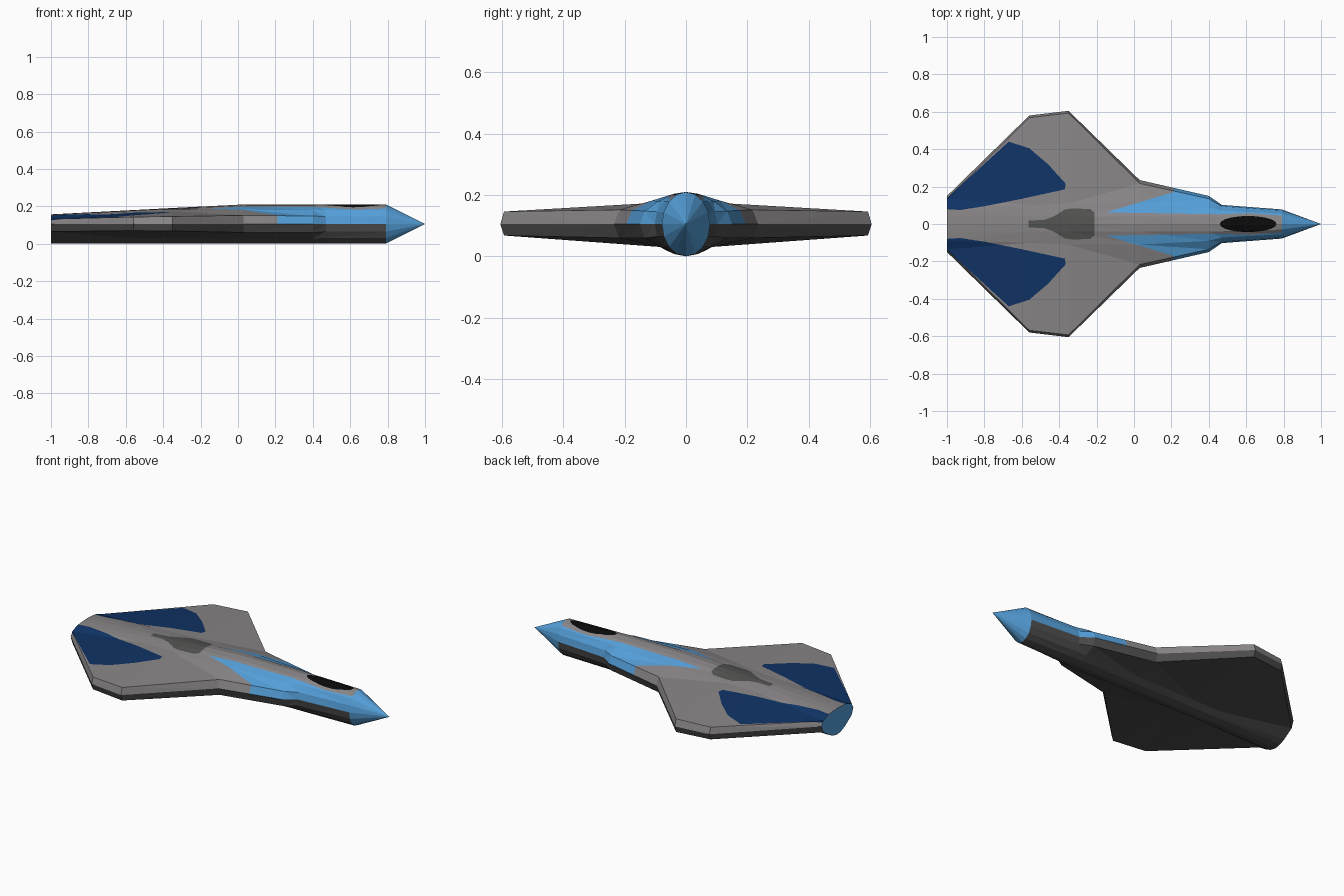
import bpy, bmesh, math
from mathutils import Vector

if "Cube" in bpy.data.objects:
    bpy.data.objects.remove(bpy.data.objects["Cube"])

# Colours
COLOURS = [
    ("hull grey", (0.25, 0.235, 0.245)),
    ("underside dark grey", (0.075, 0.073, 0.073)),
    ("light blue", (0.09, 0.35, 0.70)),
    ("navy blue", (0.005, 0.033, 0.13)),
    ("vent grey", (0.085, 0.085, 0.083)),
    ("canopy black", (0.003, 0.003, 0.003)),
]
GREY, UNDER, BLUE, NAVY, VENT, BLACK = range(6)
MID = 0.105  # height of the widest line


def winged(x, w, top, shoulder, rim_in, rim_up, rim_low, belly):
    """Half section, top centre -> rim -> bottom centre."""
    sy, sz = shoulder
    by, bz = belly
    pts = [(0, top), (0.04, top - (top - sz) * 0.22), (sy, sz),
           (w - rim_in, rim_up), (w, MID), (w - rim_in, rim_low),
           (by, bz), (0.04, 0.008), (0, 0)]
    return [(x, y, z) for y, z in pts]


def rounded(x, w):
    a = [math.pi / 2 - math.pi * k / 8 for k in range(9)]
    return [(x, w * math.cos(t) if 0 < k < 8 else 0, MID + MID * math.sin(t))
            for k, t in enumerate(a)]


# Hull stations from tail to nose
stations = [
    winged(-1.00, 0.15, 0.157, (0.09, 0.150), 0.015, 0.132, 0.065, (0.075, 0.025)),
    winged(-0.56, 0.58, 0.180, (0.10, 0.168), 0.012, 0.143, 0.070, (0.075, 0.030)),
    winged(-0.35, 0.605, 0.191, (0.11, 0.174), 0.012, 0.146, 0.068, (0.075, 0.030)),
    winged(0.03, 0.235, 0.210, (0.11, 0.182), 0.018, 0.152, 0.060, (0.075, 0.028)),
    winged(0.40, 0.15, 0.210, (0.09, 0.180), 0.015, 0.148, 0.060, (0.075, 0.028)),
    rounded(0.47, 0.102),
    rounded(0.79, 0.078),
]

bm = bmesh.new()
rings = [[bm.verts.new(p) for p in s] for s in stations]
for a, b in zip(rings, rings[1:]):
    for k in range(8):
        bm.faces.new((a[k], b[k], b[k + 1], a[k + 1]))
bm.faces.new(rings[0])                      # tail cap
tip = bm.verts.new((1.0, 0, MID))           # nose cone
for k in range(8):
    bm.faces.new((rings[-1][k], tip, rings[-1][k + 1]))
bmesh.ops.triangulate(bm, faces=bm.faces[:])

# Painted areas on the upper side, seen from above (mirrored half)
canopy = [(0.61 + 0.152 * math.cos(t), 0.043 * math.sin(t))
          for t in [math.pi * k / 10 for k in range(11)]]
canopy += [(0.458, -0.01), (0.762, -0.01)]
PAINT = [
    (BLUE, [(-0.15, 0.062), (0.21, 0.17), (0.21, 0.3), (0.79, 0.3), (0.79, 0.045),
            (0.62, 0.058), (0.45, 0.052)]),
    (NAVY, [(-1.01, 0.08), (-1.01, 0.13), (-0.67, 0.44), (-0.56, 0.405), (-0.46, 0.32),
            (-0.365, 0.215), (-0.37, 0.185), (-0.6, 0.135), (-0.8, 0.095), (-0.93, 0.075)]),
    (VENT, [(-0.565, -0.01), (-0.565, 0.018), (-0.48, 0.022), (-0.43, 0.04), (-0.37, 0.077),
            (-0.33, 0.083), (-0.235, 0.08), (-0.21, 0.06), (-0.21, -0.01)]),
    (BLACK, canopy),
]


def inside(x, y, poly):
    hit = False
    for (x1, y1), (x2, y2) in zip(poly, poly[1:] + poly[:1]):
        if (y1 > y) != (y2 > y) and x < (x2 - x1) * (y - y1) / (y2 - y1) + x1:
            hit = not hit
    return hit


def cut(poly):
    """Slice upper faces near the outline along each of its edges."""
    x0, x1 = min(p[0] for p in poly), max(p[0] for p in poly)
    y0, y1 = min(p[1] for p in poly), max(p[1] for p in poly)
    for (ax, ay), (bx, by) in zip(poly, poly[1:] + poly[:1]):
        if ay < 0 and by < 0:
            continue
        faces = []
        for f in bm.faces:
            xs = [v.co.x for v in f.verts]
            ys = [v.co.y for v in f.verts]
            if (f.calc_center_median().z > MID and max(xs) > x0 and min(xs) < x1
                    and max(ys) > y0 and min(ys) < y1):
                faces.append(f)
        edges = {e for f in faces for e in f.edges}
        verts = {v for f in faces for v in f.verts}
        bmesh.ops.bisect_plane(bm, geom=faces + list(edges) + list(verts), dist=1e-5,
                               plane_co=Vector((ax, ay, 0)),
                               plane_no=Vector((by - ay, ax - bx, 0)).normalized())


for _, poly in PAINT:
    cut(poly)

# Colour faces by position
for f in bm.faces:
    c = f.calc_center_median()
    f.smooth = False
    if c.x < -0.9999 or c.x > 0.79:
        f.material_index = BLUE
    elif c.z < MID:
        f.material_index = UNDER
    else:
        f.material_index = GREY
        for mat, poly in PAINT:
            if inside(c.x, c.y, poly):
                f.material_index = mat

mesh = bpy.data.meshes.new("aircraft_hull")
bm.to_mesh(mesh)
bm.free()
for name, rgb in COLOURS:
    m = bpy.data.materials.new(name)
    m.diffuse_color = (*rgb, 1)
    m.use_nodes = True
    m.node_tree.nodes["Principled BSDF"].inputs["Base Color"].default_value = m.diffuse_color
    mesh.materials.append(m)
hull = bpy.data.objects.new("aircraft_hull", mesh)
bpy.context.collection.objects.link(hull)

# Other half
mir = hull.modifiers.new("mirror", 'MIRROR')
mir.use_axis = (False, True, False)
mir.use_clip = True
mir.merge_threshold = 0.0001
